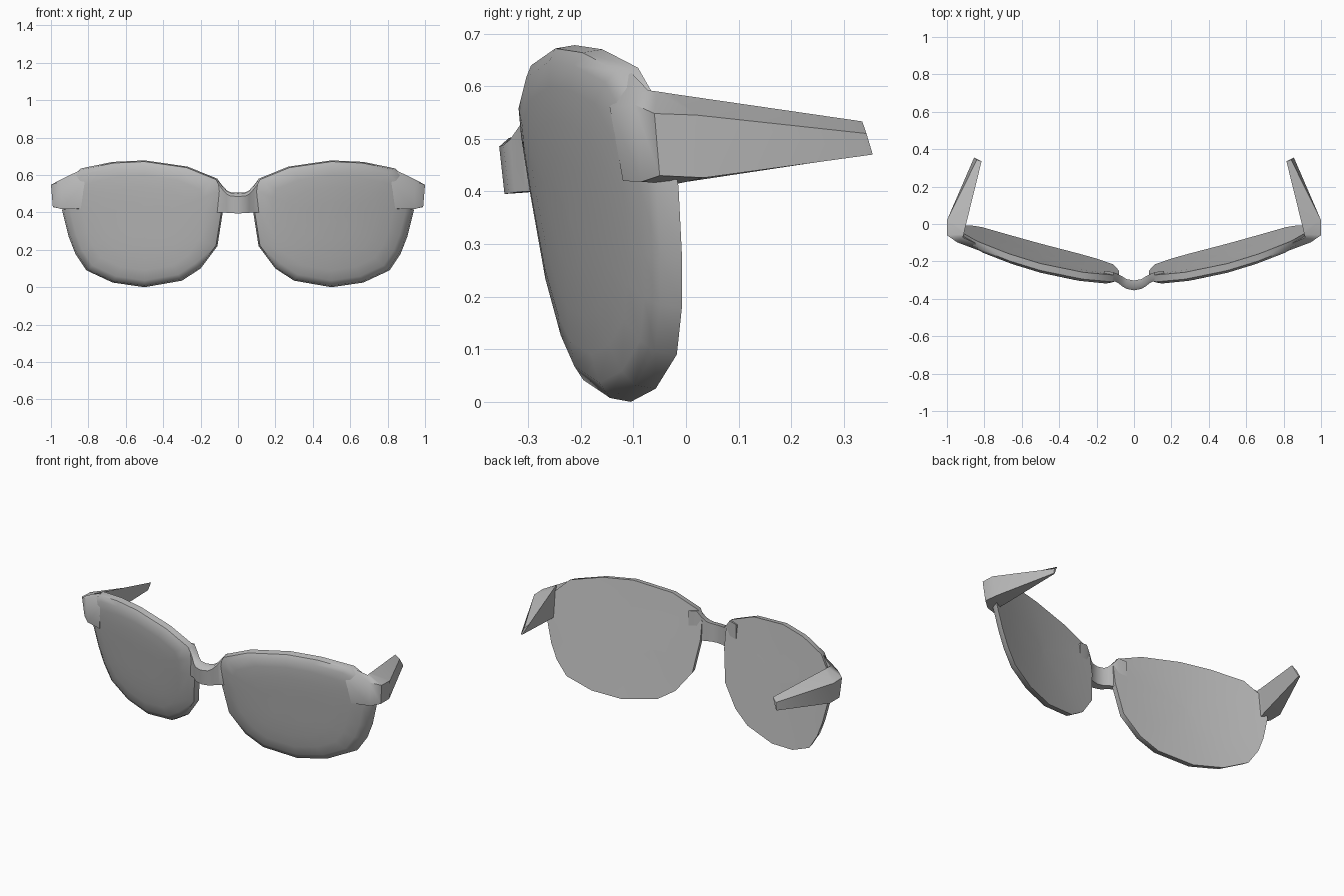
import bpy, bmesh, math

cube = bpy.data.objects.get("Cube")
if cube:
    bpy.data.objects.remove(cube, do_unlink=True)

grey = bpy.data.materials.new("plain grey")
COLOUR = (0.5, 0.5, 0.5, 1.0)
grey.diffuse_color = COLOUR
grey.use_nodes = True
grey.node_tree.nodes["Principled BSDF"].inputs["Base Color"].default_value = COLOUR


def loft(name, rings, mirror=False, angle=50):
    """Skin a list of equal-sized point rings and cap both ends."""
    bm = bmesh.new()
    loops = [[bm.verts.new(p) for p in ring] for ring in rings]
    n = len(rings[0])
    for a, b in zip(loops, loops[1:]):
        for i in range(n):
            j = (i + 1) % n
            bm.faces.new((a[i], a[j], b[j], b[i]))
    bm.faces.new(loops[0])
    bm.faces.new(loops[-1])
    bmesh.ops.recalc_face_normals(bm, faces=bm.faces)
    mesh = bpy.data.meshes.new(name)
    bm.to_mesh(mesh)
    bm.free()
    mesh.materials.append(grey)
    ob = bpy.data.objects.new(name, mesh)
    bpy.context.collection.objects.link(ob)
    bpy.ops.object.select_all(action="DESELECT")
    ob.select_set(True)
    bpy.context.view_layer.objects.active = ob
    bpy.ops.object.shade_smooth_by_angle(angle=math.radians(angle))
    if mirror:
        ob.modifiers.new("Mirror", "MIRROR").use_mirror_merge = False
    return ob


# Lenses: a wrapped, tilted back surface with a thin rim and a domed front
outline = [(0.08, 0.41), (0.11, 0.22), (0.20, 0.10), (0.30, 0.035), (0.50, 0.0),
           (0.67, 0.025), (0.81, 0.09), (0.87, 0.18), (0.905, 0.27), (0.94, 0.41),
           (0.925, 0.55), (0.84, 0.635), (0.67, 0.67), (0.50, 0.678), (0.27, 0.645),
           (0.11, 0.58), (0.08, 0.52)]
CX, CZ = 0.5, 0.36


def lens_ring(scale, depth):
    ring = []
    for px, pz in outline:
        x, z = CX + (px - CX) * scale, CZ + (pz - CZ) * scale
        back = -0.105 + 0.27 * (x - 0.5) - 0.157 * z + 0.03 * ((x - 0.5) / 0.4) ** 2
        ring.append((x, back - depth, z))
    return ring


profile = [(0.05, 0), (0.35, 0), (0.7, 0), (1, 0), (0.98, 0.038), (0.9, 0.054),
           (0.75, 0.061), (0.55, 0.065), (0.3, 0.066), (0.05, 0.066)]
loft("lenses", [lens_ring(s, d) for s, d in profile], mirror=True)

# Temples: flared hinge corner tapering back to a thin leaning tip
# each section runs top, outer, lower outer, lower inner
temple_sections = [
    [(0.83, -0.11, 0.632), (0.82, -0.145, 0.56), (0.84, -0.12, 0.42), (0.86, -0.06, 0.42)],
    [(0.915, -0.072, 0.592), (0.945, -0.098, 0.565), (0.945, -0.085, 0.418), (0.905, -0.03, 0.415)],
    [(0.91, -0.055, 0.59), (1.0, -0.06, 0.548), (0.99, -0.05, 0.43), (0.905, -0.015, 0.415)],
    [(0.905, -0.03, 0.586), (1.0, 0.02, 0.545), (0.985, 0.035, 0.426), (0.90, 0.0, 0.418)],
    [(0.815, 0.335, 0.533), (0.84, 0.343, 0.51), (0.855, 0.355, 0.47), (0.847, 0.352, 0.471)],
]
loft("temples", temple_sections, mirror=True)

# Bridge: a bowed bar that flares up into the lenses
# (x, front y, back y, bottom z, top z)
half = [(0.0, -0.355, -0.302, 0.395, 0.505), (0.04, -0.347, -0.295, 0.396, 0.508),
        (0.06, -0.335, -0.282, 0.398, 0.518), (0.085, -0.316, -0.268, 0.40, 0.545),
        (0.11, -0.304, -0.258, 0.40, 0.578), (0.16, -0.28, -0.25, 0.40, 0.57)]
stations = [(-x, *rest) for x, *rest in reversed(half[1:])] + half
bridge_sections = []
for x, front, back, low, high in stations:
    bridge_sections.append([(x, front, high - 0.02), (x, front + 0.018, high - 0.004),
                            (x, back, high), (x, back, low + 0.003),
                            (x, front + 0.01, low)])
loft("bridge", bridge_sections)
